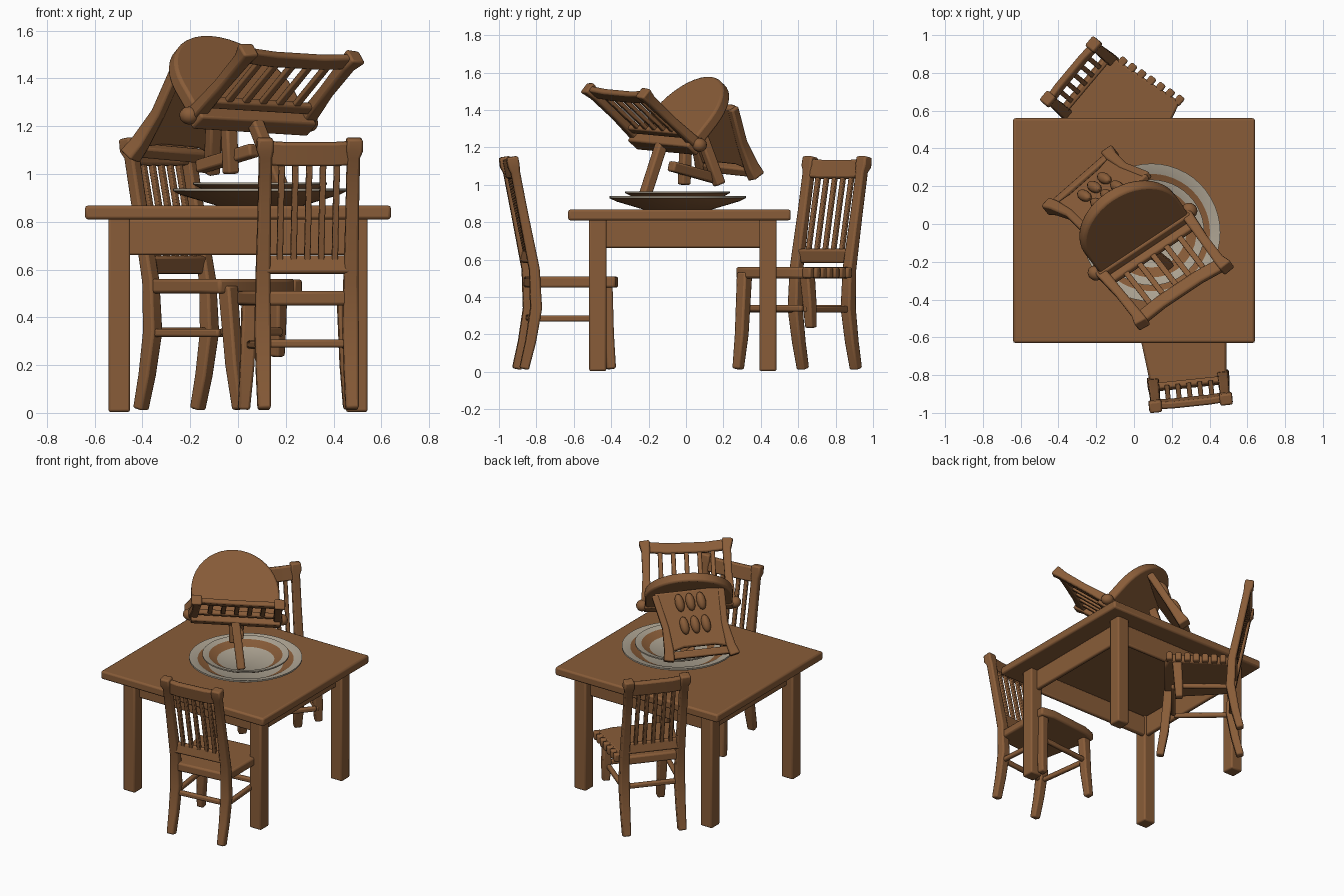
import bpy, bmesh, math
from mathutils import Vector, Matrix

if "Cube" in bpy.data.objects:
    bpy.data.objects.remove(bpy.data.objects["Cube"])

def material(name, rgb):
    m = bpy.data.materials.new(name)
    m.diffuse_color = (*rgb, 1)
    m.use_nodes = True
    m.node_tree.nodes["Principled BSDF"].inputs["Base Color"].default_value = m.diffuse_color
    return m

WOOD = material("brown wood", (0.25, 0.108, 0.040))
CHINA = material("grey china", (0.42, 0.37, 0.29))
I4 = Matrix.Identity(4)

def finish(name, bm, mats=(WOOD,), bevel=0.008, M=I4):
    bmesh.ops.transform(bm, matrix=M, verts=bm.verts)
    bmesh.ops.recalc_face_normals(bm, faces=bm.faces)
    me = bpy.data.meshes.new(name)
    bm.to_mesh(me)
    bm.free()
    for m in mats:
        me.materials.append(m)
    ob = bpy.data.objects.new(name, me)
    bpy.context.collection.objects.link(ob)
    if bevel:
        b = ob.modifiers.new("rounded edges", "BEVEL")
        b.width, b.segments = bevel, 2
    bpy.context.view_layer.objects.active = ob
    ob.select_set(True)
    bpy.ops.object.shade_smooth_by_angle(angle=math.radians(40))
    ob.select_set(False)
    return ob

def sweep(name, pts, w, d, hint=(1, 0, 0), M=I4, scale=None, bevel=0.01):
    """Rectangular bar along a path; w is measured along hint."""
    pts = [Vector(p) for p in pts]
    bm, rings = bmesh.new(), []
    for i, p in enumerate(pts):
        t = (pts[min(i + 1, len(pts) - 1)] - pts[max(i - 1, 0)]).normalized()
        a = Vector(hint)
        a = (a - t * a.dot(t)).normalized()
        b = t.cross(a)
        k = (scale[i] if scale else 1) / 2
        rings.append([bm.verts.new(p + a * w * k * sx + b * d * k * sy)
                      for sx, sy in ((-1, -1), (1, -1), (1, 1), (-1, 1))])
    for r, s in zip(rings, rings[1:]):
        for j in range(4):
            bm.faces.new((r[j], r[(j + 1) % 4], s[(j + 1) % 4], s[j]))
    bm.faces.new(rings[0])
    bm.faces.new(rings[-1])
    return finish(name, bm, bevel=bevel, M=M)

def prism(name, outline, z0, z1, M=I4, bevel=0.012):
    bm = bmesh.new()
    f = bm.faces.new([bm.verts.new((x, y, z0)) for x, y in outline])
    top = bmesh.ops.extrude_face_region(bm, geom=[f])["geom"]
    bmesh.ops.translate(bm, vec=(0, 0, z1 - z0),
                        verts=[v for v in top if isinstance(v, bmesh.types.BMVert)])
    return finish(name, bm, bevel=bevel, M=M)

def knob(name, p, r, M=I4, stretch=Matrix.Identity(4)):
    bm = bmesh.new()
    bmesh.ops.create_uvsphere(bm, u_segments=12, v_segments=8, radius=r)
    return finish(name, bm, bevel=0, M=M @ Matrix.Translation(p) @ stretch)

# Table
prism("table_top", [(-.64, -.63), (.64, -.63), (.64, .56), (-.64, .56)], 0.81, 0.868)
for sx in (-1, 1):
    for sy in (-1, 1):
        x, y = sx * 0.497, -0.017 + sy * 0.455
        sweep("table_leg", [(x, y, 0.004), (x, y, 0.82)], 0.092, 0.092)
    sweep("side_apron", [(sx * .48, -.45, .738), (sx * .48, .42, .738)], 0.03, 0.15)
    y = -0.017 + sx * 0.43
    sweep("long_apron", [(-.48, y, .735), (.48, y, .735)], 0.03, 0.15, hint=(0, 1, 0))

# Upright chair: local +y is its front
def chair(M, rise, broken=False):
    s = 0.48 + rise
    outline = [(-.20, -.23), (.20, -.23), (.235, .10), (.25, .22), (.15, .245), (-.15, .245),
               (-.25, .22), (-.235, .10)]
    prism("seat", outline, s - 0.03, s + 0.03, M)
    for sx in (-1, 1):
        sweep("rear_post", [(sx * .185, -.265, .015), (sx * .185, -.23, .16), (sx * .185, -.20, .34),
                            (sx * .185, -.21, .55), (sx * .185, -.27, .85), (sx * .185, -.313, 1.07),
                            (sx * .188, -.322, 1.10), (sx * .188, -.33, 1.15)],
              0.06, 0.055, M=M, scale=[.9, 1, 1.1, 1, .9, .9, 1.15, 1.1])
        # one front leg is snapped off short, the other splays forward
        path = [(sx * .222, .20, .015), (sx * .21, .185, .2), (sx * .20, .175, s)]
        if broken:
            path = ([(-.215, .145, .235), (-.21, .15, .36), (-.20, .16, s)] if sx < 0 else
                    [(.185, .275, .015), (.185, .245, .2), (.19, .215, s)])
        sweep("front_leg", path, 0.058, 0.058, M=M, scale=[.85, 1, 1.1])
        sweep("side_stretcher", [(sx * .19, -.2, .285 + rise), (sx * .2, .18, .285 + rise)],
              0.03, 0.034, M=M)
    for y in (-0.205, 0.185):
        sweep("cross_stretcher", [(-.19, y, .29 + rise), (.19, y, .29 + rise)], 0.03, 0.034,
              hint=(0, 1, 0), M=M)
    # back rails and slats
    sweep("lower_back_rail", [(-.18, -.225, .62), (.18, -.225, .62)], 0.035, 0.075, hint=(0, 1, -.2), M=M)
    sweep("crest_rail", [(-.18, -.315, 1.088), (-.1, -.32, 1.083), (.1, -.32, 1.083), (.18, -.315, 1.088)],
          0.038, 0.10, hint=(0, 1, .2), M=M)
    for i in range(5):
        x = -0.116 + i * 0.058
        sweep("back_slat", [(x, -.225, .63), (x, -.27, .85), (x, -.312, 1.05)], 0.026, 0.022, M=M, bevel=.004)
    if broken:
        for i in range(7):
            y = -0.15 + i * 0.06
            x = -0.207 - 0.035 * (y + 0.23) / 0.33
            sweep("seat_tooth", [(x + .03, y, s), (x - .025, y, s)], 0.042, 0.058, hint=(0, 1, 0), M=M)

def place(x, y, deg):
    return Matrix.Translation((x, y, 0)) @ Matrix.Rotation(math.radians(deg), 4, "Z")

chair(place(0.266, -0.622, 6), 0)
chair(place(-0.085, 0.597, -130), 0.05, True)

# Plates: turned profile, grey rim and centre on top, brown elsewhere
def plate(name, R, z, h):
    prof = [(0, 0), (.5, 0), (.9, .6), (1, .85), (1, 1), (.85, .85), (.66, .35), (0, .3)]
    n, bm, rings = 48, bmesh.new(), []
    for r, k in prof:
        if r == 0:
            rings.append([bm.verts.new((0.092, -.045, z + k * h))] * n)
        else:
            rings.append([bm.verts.new((0.092 + R * r * math.cos(2 * math.pi * i / n),
                                        -.045 + R * r * math.sin(2 * math.pi * i / n), z + k * h))
                          for i in range(n)])
    for k, (a, b) in enumerate(zip(rings, rings[1:])):
        for i in range(n):
            j = (i + 1) % n
            vs = list(dict.fromkeys((a[i], a[j], b[j], b[i])))
            bm.faces.new(vs).material_index = 1 if k in (3, 4, 6) else 0
    finish(name, bm, (WOOD, CHINA), 0)

plate("large_plate", 0.365, 0.868, 0.072)
plate("small_plate", 0.28, 0.905, 0.06)

# Toppled chair above the plates: axes are its width, seat direction and back direction
u = Vector((.48, .32, -.03)).normalized()
s = Vector((-.18, .25, .33)).normalized()
b = Vector((.21, -.27, .26)).normalized()
T = Matrix((u, s, b)).transposed().to_4x4()
T.translation = (0.05, -0.10, 1.235)
dome = [(-.28, -.02), (.28, -.02)] + [(.285 * math.cos(a), .16 + .29 * math.sin(a))
        for a in [math.pi * i / 20 for i in range(21)]]
prism("toppled_seat", dome, -0.035, 0.03, T)
sweep("toppled_seat_edge", [(-.29, -.01, 0), (.29, -.01, 0)], 0.085, 0.085, hint=(0, 1, 0), M=T)
for sx in (-1, 1):
    sweep("toppled_back_post", [(sx * .275, 0, 0), (sx * .265, 0, .2), (sx * .262, 0, .38), (sx * .27, 0, .45)],
          0.055, 0.055, M=T, scale=[1.1, .9, 1, 1.3])
    knob("post_joint", (sx * .30, .0, -.01), 0.04, T)
sweep("toppled_crest_rail", [(-.26, 0, .41), (-.12, 0, .395), (.12, 0, .395), (.26, 0, .41)],
      0.035, 0.075, hint=(0, 1, 0), M=T)
sweep("toppled_lower_rail", [(-.26, 0, .085), (.26, 0, .085)], 0.035, 0.05, hint=(0, 1, 0), M=T)
for i in range(5):
    x = -0.17 + i * 0.085
    sweep("toppled_slat", [(x, 0, .08), (x, 0, .39)], 0.03, 0.022, M=T, bevel=.004)

# Underside panel leaning down behind the seat, with side posts and studs
top_mid, low_mid = Vector((-.10, .115, 1.41)), Vector((-.29, .235, 1.06))
pu = Vector((.32, .28, -.03)).normalized()
pd = (low_mid - top_mid).normalized()
pn = pu.cross(pd).normalized()
P = Matrix((pu, pd, pn)).transposed().to_4x4()
P.translation = top_mid
prism("underside_panel", [(-.22, -.03), (.22, -.03), (.19, .2), (.18, .36), (.1, .34),
                          (-.1, .34), (-.18, .36), (-.19, .2)], -0.022, 0.022, P)
for sx in (-1, 1):
    sweep("panel_post", [(sx * .215, -.02, 0), (sx * .19, .2, 0), (sx * .2, .35, 0), (sx * .215, .42, 0)],
          0.05, 0.055, M=P, scale=[.9, .9, 1.2, 1.4])
sweep("panel_end_rail", [(-.2, .385, 0), (.2, .385, 0)], 0.05, 0.05, hint=(0, 0, 1), M=P)
out = 1 if pn.dot(Vector((-1, 1, 0.5))) > 0 else -1
stretch = Matrix.Diagonal((1, 2, 1, 1))
for row in range(2):
    for col in (-1, 0, 1):
        knob("panel_stud", (col * .07, .05 + row * .15, out * .035), 0.03, P, stretch)

# Legs and stretchers under the toppled chair
struts = [((.07, -.13, 1.22), (.18, -.22, .94)), ((-.04, 0, 1.24), (-.03, -.01, 1.0)),
          ((-.10, .08, 1.27), (-.11, .18, 1.0)), ((.07, -.08, 1.1), (-.16, .17, 1.03))]
for p, q in struts:
    sweep("toppled_leg", [p, q], 0.055, 0.055, hint=u)
